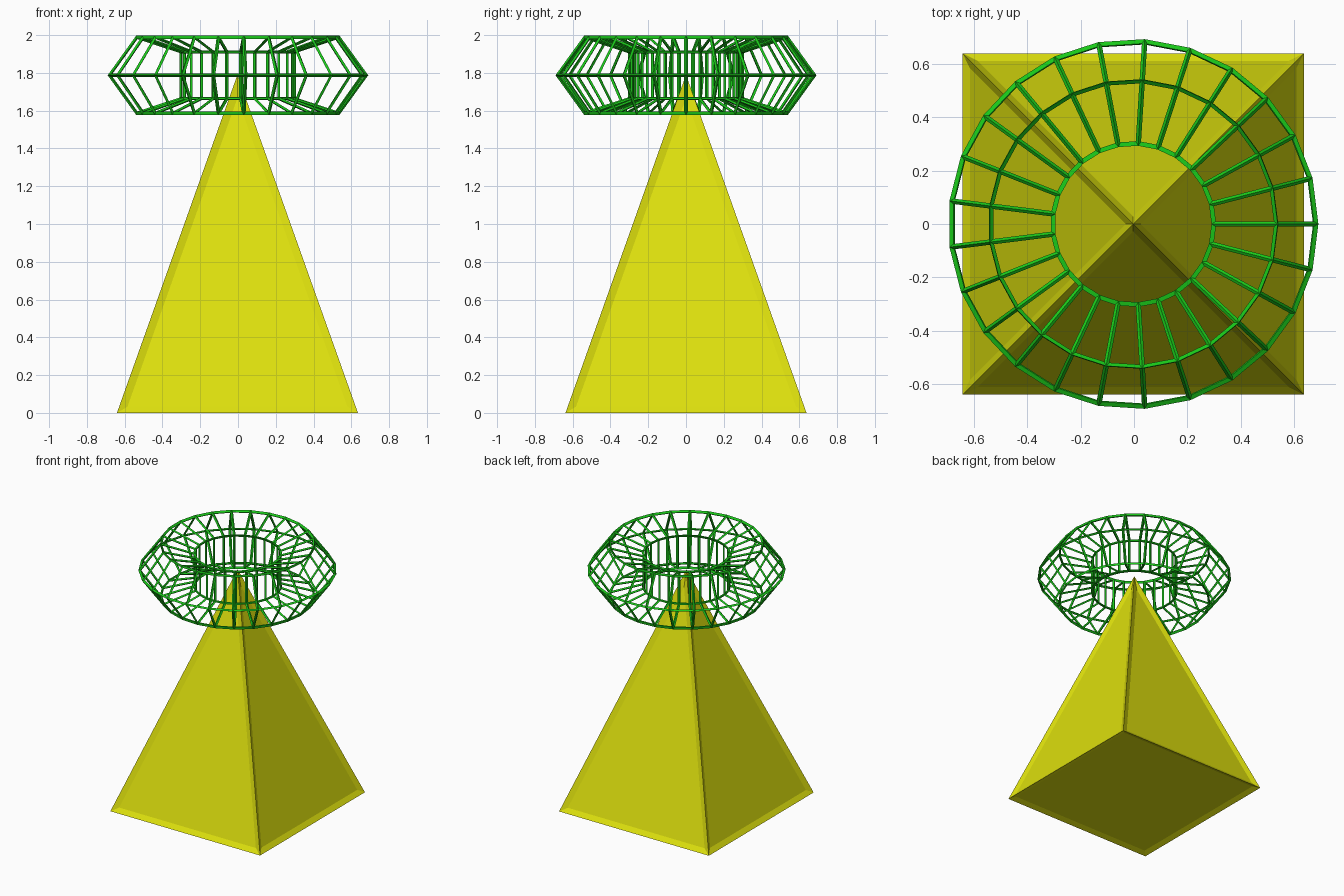
import bpy
import bmesh
import math

default = bpy.data.objects.get("Cube")
if default:
    bpy.data.objects.remove(default, do_unlink=True)


def make_material(name, rgb):
    mat = bpy.data.materials.new(name)
    mat.use_nodes = True
    colour = (*rgb, 1.0)
    mat.diffuse_color = colour
    mat.node_tree.nodes["Principled BSDF"].inputs["Base Color"].default_value = colour
    return mat


yellow = make_material("yellow", (0.73, 0.75, 0.004))
green = make_material("green", (0.01, 0.58, 0.01))

CENTRE_X = -0.003
HALF_BASE = 0.638
APEX_Z = 1.79

# Pyramid: four-sided cone whose faces sink slightly inside raised edge ridges
bm = bmesh.new()
bmesh.ops.create_cone(bm, cap_ends=True, segments=4,
                      radius1=HALF_BASE * math.sqrt(2), radius2=0, depth=APEX_Z)
bmesh.ops.remove_doubles(bm, verts=bm.verts[:], dist=0.0001)
# Turn the square base so its sides follow the axes
for v in bm.verts:
    if v.co.z < 0:
        angle = math.atan2(v.co.y, v.co.x)
        turn = math.floor(angle / (math.pi / 2) + 0.25) * math.pi / 2 + math.pi / 4
        radius = HALF_BASE * math.sqrt(2)
        v.co.x, v.co.y = radius * math.cos(turn), radius * math.sin(turn)
    v.co.z += APEX_Z / 2
bmesh.ops.recalc_face_normals(bm, faces=bm.faces[:])
bmesh.ops.inset_individual(bm, faces=bm.faces[:], thickness=0.04, depth=-0.015,
                           use_even_offset=True)
mesh = bpy.data.meshes.new("pyramid")
bm.to_mesh(mesh)
bm.free()
pyramid = bpy.data.objects.new("pyramid", mesh)
pyramid.location.x = CENTRE_X
mesh.materials.append(yellow)
bpy.context.collection.objects.link(pyramid)

# Ring cage: five-sided torus turned into thin bars
bpy.ops.mesh.primitive_torus_add(major_segments=25, minor_segments=5,
                                 major_radius=0.4716, minor_radius=0.211,
                                 location=(CENTRE_X, 0, 1.7875))
cage = bpy.context.object
cage.name = "ring_cage"
cage.data.materials.append(green)
wire = cage.modifiers.new("bars", 'WIREFRAME')
wire.thickness = 0.02
wire.use_even_offset = True
wire.use_replace = True
